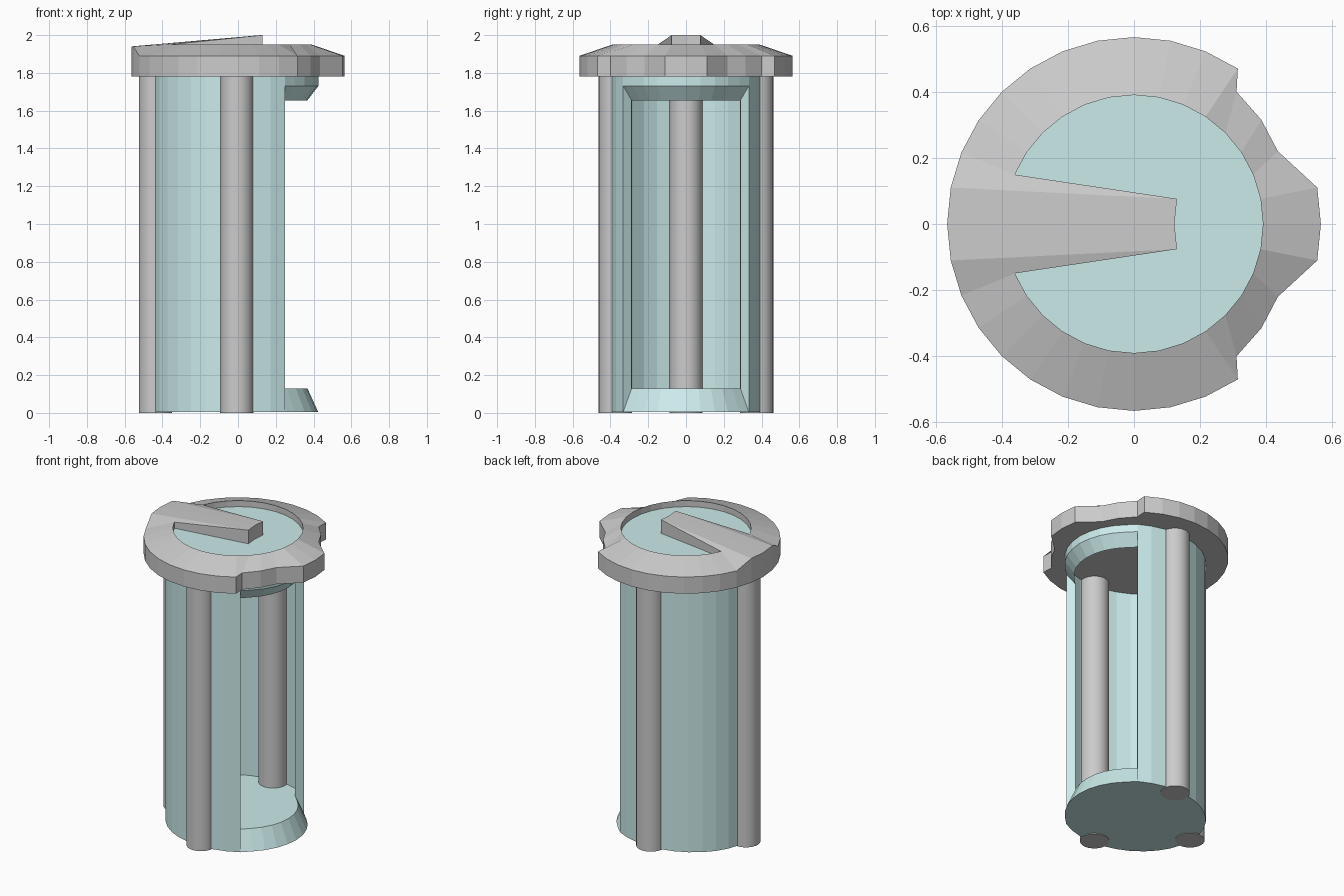
import bpy
import bmesh
from math import cos, sin, pi

if "Cube" in bpy.data.objects:
    bpy.data.objects.remove(bpy.data.objects["Cube"])

N = 32
STEP = 2 * pi / N

teal = bpy.data.materials.new("teal")
teal.diffuse_color = (0.60, 0.83, 0.83, 1)
teal.use_nodes = True
teal.node_tree.nodes["Principled BSDF"].inputs["Base Color"].default_value = teal.diffuse_color


def make(name, faces, mat=None, recalc=True):
    """Build an object from faces given as lists of points."""
    bm = bmesh.new()
    for f in faces:
        bm.faces.new([bm.verts.new(p) for p in f])
    bmesh.ops.remove_doubles(bm, verts=bm.verts, dist=0.0005)
    if recalc:
        bmesh.ops.recalc_face_normals(bm, faces=bm.faces)
    me = bpy.data.meshes.new(name)
    bm.to_mesh(me)
    bm.free()
    ob = bpy.data.objects.new(name, me)
    bpy.context.collection.objects.link(ob)
    if mat:
        me.materials.append(mat)
    return ob


def at(p, z):
    return (p[0], p[1], z)


def strip(a, b):
    """Quads between two open point rows."""
    return [[a[i], a[i + 1], b[i + 1], b[i]] for i in range(len(a) - 1)]


def body(i, s=1.0):
    """Oval body outline, slightly flattened at the front opening."""
    k = (i + N // 2) % N - N // 2
    rx = 0.45 if abs(k) >= 5 else 0.425
    return (s * rx * cos(k * STEP), s * 0.40 * sin(k * STEP))


LIP = 0.865
Z0, FLOOR, LIP_Z, HEAD, TOP = 0.004, 0.13, 1.655, 1.73, 1.78
back = [body(i) for i in range(5, 28)]
front = [body(i) for i in range(-5, 6)]
inner = [body(i, LIP) for i in range(-5, 6)]


def row(pts, z):
    return [at(p, z) for p in pts]


# Curved wall, open towards +x
make("wall", strip(row(back, Z0), row(back, TOP)), teal)

# Header band above the opening with its slanted lip
make("door_header", strip(row(front, TOP), row(front, HEAD))
     + strip(row(front, HEAD), row(inner, LIP_Z)), teal)

# Slanted jambs at both sides of the opening
for side, k in (("right", 0), ("left", -1)):
    o, n = front[k], inner[k]
    make("door_jamb_" + side,
         [[at(o, Z0), at(o, HEAD), at(n, LIP_Z), at(n, FLOOR)]], teal)

# Base with raised floor and sloping front
make("base", strip(row(front, Z0), row(inner, FLOOR))
     + [row(back + front[1:-1], Z0), row(back + inner, FLOOR)], teal)

# Three round posts set into the wall
for name, x, y in (("post_back", -0.437, 0), ("post_left", -0.006, 0.375),
                   ("post_right", -0.006, -0.375)):
    bpy.ops.mesh.primitive_cylinder_add(vertices=24, radius=0.088, depth=TOP,
                                        location=(x, y, TOP / 2))
    bpy.context.object.name = name
    bpy.ops.object.shade_smooth_by_angle()

# Lid outline with front notches; rim points stretched into a pointer
notch = {2: (0.435, 0.22), 3: (0.385, 0.315), 4: (0.31, 0.40)}
rim, rim_z, hole, hole_z = [], [], [], []
for i in range(N):
    k = min(i, N - i)
    sign = 1 if i <= N // 2 else -1
    x, y = notch.get(k, (0.565 * cos(k * STEP), 0.565 * sin(k * STEP)))
    rim.append((x, sign * y))
    pointer = k >= 15
    rim_z.append(1.94 if pointer else 1.89)
    hx = (0.13 if k == 15 else 0.122) if pointer else 0.39 * cos(k * STEP)
    hole.append((hx, sign * 0.39 * sin(k * STEP)))
    hole_z.append(2.0 if pointer else 1.95)


def closed(pts):
    return pts + pts[:1]


DISC = 1.91
low = closed(row(rim, TOP))
mid = closed([at(p, z) for p, z in zip(rim, rim_z)])
high = closed([at(p, z) for p, z in zip(hole, hole_z)])
sunk = closed(row(hole, DISC))
make("lid", strip(low, mid) + strip(mid, high) + strip(high, sunk)
     + [row(rim, TOP)])

# Recessed disc in the lid
make("lid_disc", [row(hole, DISC)], teal, recalc=False)
